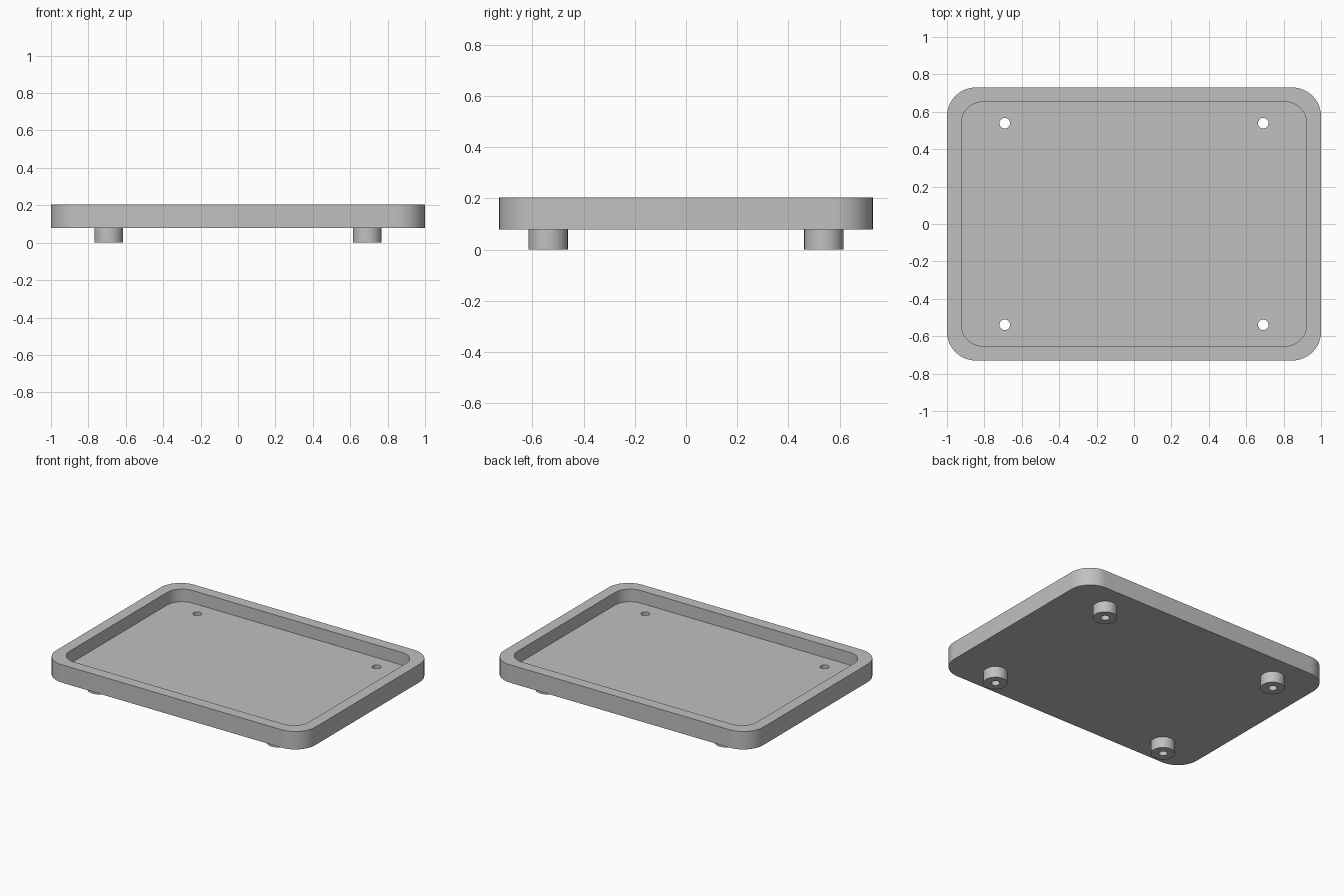
import bpy, bmesh, math

cube = bpy.data.objects.get("Cube")
if cube:
    bpy.data.objects.remove(cube, do_unlink=True)

# Main dimensions
HALF_X, HALF_Y, RIM = 1.0, 0.73, 0.077
FOOT_TOP, FLOOR, TOP = 0.078, 0.115, 0.203
FOOT_X, FOOT_Y, FOOT_R, HOLE_R = 0.691, 0.539, 0.077, 0.028
FEET = {"front_left": (1, -1), "front_right": (-1, -1),
        "back_left": (1, 1), "back_right": (-1, 1)}

grey = bpy.data.materials.new("plain_grey")
grey.use_nodes = True
grey.diffuse_color = (0.53, 0.53, 0.53, 1)
grey.node_tree.nodes["Principled BSDF"].inputs["Base Color"].default_value = grey.diffuse_color


def rounded_outline(hx, hy, r, steps=12):
    """Rounded rectangle, counter-clockwise."""
    points = []
    for q, (sx, sy) in enumerate([(1, 1), (-1, 1), (-1, -1), (1, -1)]):
        for i in range(steps + 1):
            a = (q + i / steps) * math.pi / 2
            points.append((sx * (hx - r) + r * math.cos(a), sy * (hy - r) + r * math.sin(a)))
    return points


def circle(r, cx=0, cy=0, n=40):
    return [(cx + r * math.cos(math.tau * i / n), cy + r * math.sin(math.tau * i / n))
            for i in range(n)]


def ring(bm, outline, z):
    verts = [bm.verts.new((x, y, z)) for x, y in outline]
    for a, b in zip(verts, verts[1:] + verts[:1]):
        bm.edges.new((a, b))
    return verts


def bridge(bm, low, high):
    n = len(low)
    for i in range(n):
        j = (i + 1) % n
        bm.faces.new((low[i], low[j], high[j], high[i]))


def fill(bm, outer, holes):
    """Flat face bounded by one outer ring and any number of holes."""
    edges = []
    for verts in [outer] + holes:
        edges += [bm.edges.get((a, b)) for a, b in zip(verts, verts[1:] + verts[:1])]
    bmesh.ops.triangle_fill(bm, use_beauty=True, use_dissolve=False, edges=edges)


def finish(bm, name):
    bmesh.ops.recalc_face_normals(bm, faces=bm.faces)
    mesh = bpy.data.meshes.new(name)
    bm.to_mesh(mesh)
    bm.free()
    mesh.materials.append(grey)
    obj = bpy.data.objects.new(name, mesh)
    bpy.context.collection.objects.link(obj)
    bpy.ops.object.select_all(action="DESELECT")
    obj.select_set(True)
    bpy.context.view_layer.objects.active = obj
    bpy.ops.object.shade_smooth_by_angle(angle=math.radians(30))
    return obj


# Tray: outer wall, flat rim, inner wall, pierced floor
bm = bmesh.new()
outside = rounded_outline(HALF_X, HALF_Y, 0.154)
inside = rounded_outline(HALF_X - RIM, HALF_Y - RIM, 0.115)
base, lip = ring(bm, outside, FOOT_TOP), ring(bm, outside, TOP)
inner_lip, floor = ring(bm, inside, TOP), ring(bm, inside, FLOOR)
bridge(bm, base, lip)
bridge(bm, lip, inner_lip)
bridge(bm, inner_lip, floor)
lower_holes, upper_holes = [], []
for sx, sy in FEET.values():
    hole = circle(HOLE_R, sx * FOOT_X, sy * FOOT_Y)
    lower_holes.append(ring(bm, hole, FOOT_TOP))
    upper_holes.append(ring(bm, hole, FLOOR))
    bridge(bm, lower_holes[-1], upper_holes[-1])
fill(bm, base, lower_holes)
fill(bm, floor, upper_holes)
finish(bm, "tray")

# Feet: short tubes under the screw holes
for place, (sx, sy) in FEET.items():
    bm = bmesh.new()
    loops = [ring(bm, circle(r), z) for r, z in
             [(FOOT_R, 0), (FOOT_R, FOOT_TOP), (HOLE_R, FOOT_TOP), (HOLE_R, 0)]]
    for a, b in zip(loops, loops[1:] + loops[:1]):
        bridge(bm, a, b)
    foot = finish(bm, place + "_foot")
    foot.location = (sx * FOOT_X, sy * FOOT_Y, 0)
